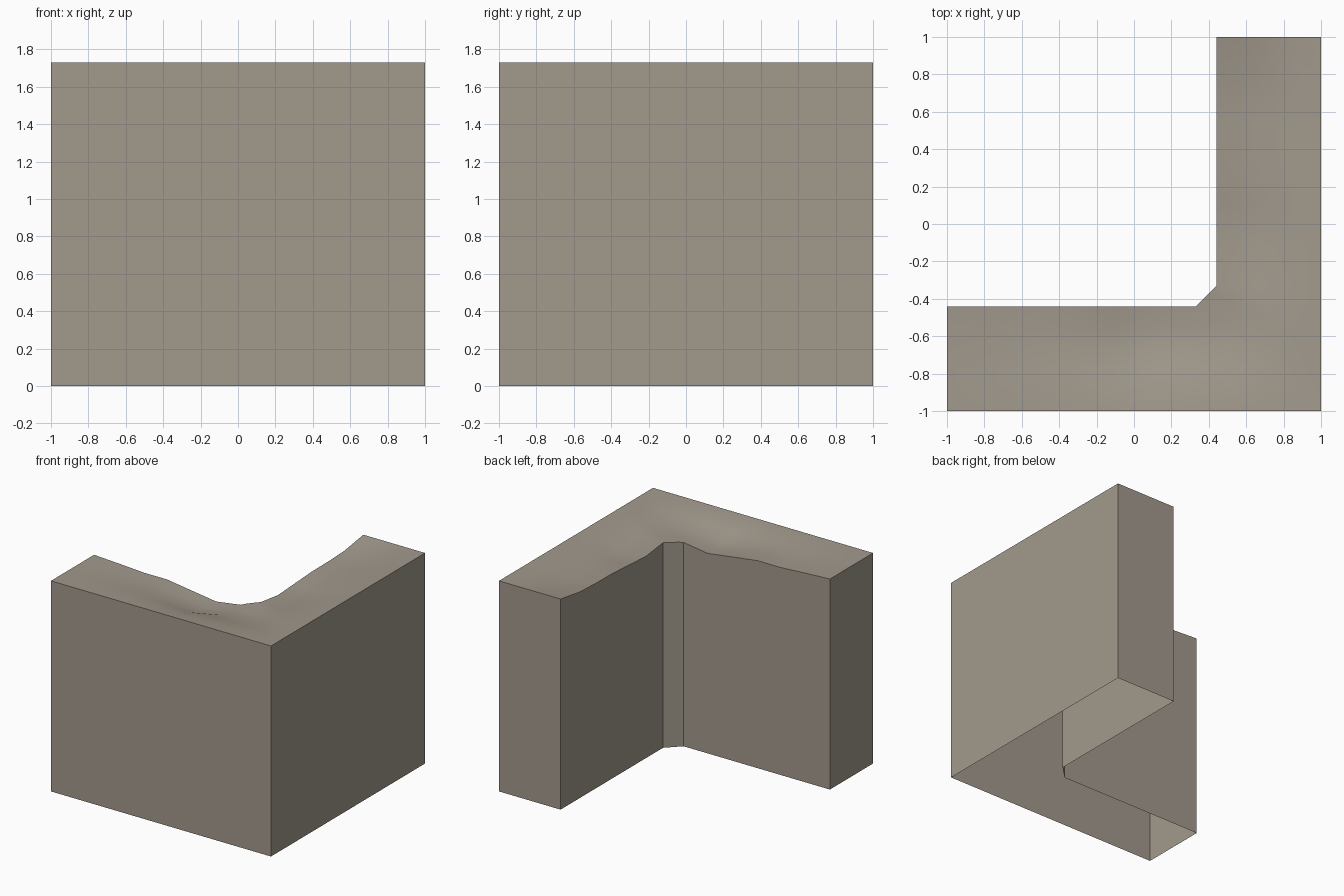
import bpy, bmesh, math

if "Cube" in bpy.data.objects:
    bpy.data.objects.remove(bpy.data.objects["Cube"])

H = 1.73          # height of the flat outer rim
IN, CH = 0.44, 0.33  # inner wall line and chamfer start

stone = bpy.data.materials.new("warm grey stone")
stone.diffuse_color = (0.36, 0.32, 0.265, 1)
stone.use_nodes = True
stone.node_tree.nodes["Principled BSDF"].inputs["Base Color"].default_value = stone.diffuse_color

# Stations along the L: outer point, inner point, depth of wear
stations = [((x, -1), (x, -IN), d) for x, d in
            [(-1, 0), (-.77, .012), (-.54, .026), (-.34, .025), (-.1, .058), (.11, .087), (.33, .055)]]
stations += [((.67, -1), (.358, -.412), .05),
             ((1, -1), (.385, -.385), .048),
             ((1, -.67), (.412, -.358), .046)]
stations += [((1, y), (IN, y), d) for y, d in
             [(-CH, .045), (-.11, .072), (.1, .06), (.33, .047), (.54, .045), (.75, .037), (1, 0)]]
# Share of the wear depth from the outer rim to the inner edge
rows = [(0, 0), (.2, .15), (.4, .55), (.6, 1), (.8, 1.1), (1, 1)]

bm = bmesh.new()

# Worn top surface
grid = []
for o, i, dip in stations:
    grid.append([bm.verts.new((o[0] + (i[0] - o[0]) * t, o[1] + (i[1] - o[1]) * t, H - dip * k))
                 for t, k in rows])
for a, b in zip(grid, grid[1:]):
    for j in range(len(rows) - 1):
        bm.faces.new((a[j], b[j], b[j + 1], a[j + 1]))

# Walls dropped from the rim, open underneath
rim = [e for e in bm.edges if e.is_boundary]
walls = bmesh.ops.extrude_edge_only(bm, edges=rim)["geom"]
for v in walls:
    if isinstance(v, bmesh.types.BMVert):
        v.co.z = 0
bmesh.ops.recalc_face_normals(bm, faces=bm.faces)
bm.normal_update()
if sum(f.normal.z for f in bm.faces) < 0:
    bmesh.ops.reverse_faces(bm, faces=bm.faces)

mesh = bpy.data.meshes.new("corner_wall")
bm.to_mesh(mesh)
bm.free()
mesh.materials.append(stone)
wall = bpy.data.objects.new("corner_wall", mesh)
bpy.context.collection.objects.link(wall)

# Smooth worn top, crisp wall corners
bpy.context.view_layer.objects.active = wall
wall.select_set(True)
bpy.ops.object.shade_smooth_by_angle(angle=math.radians(35))
